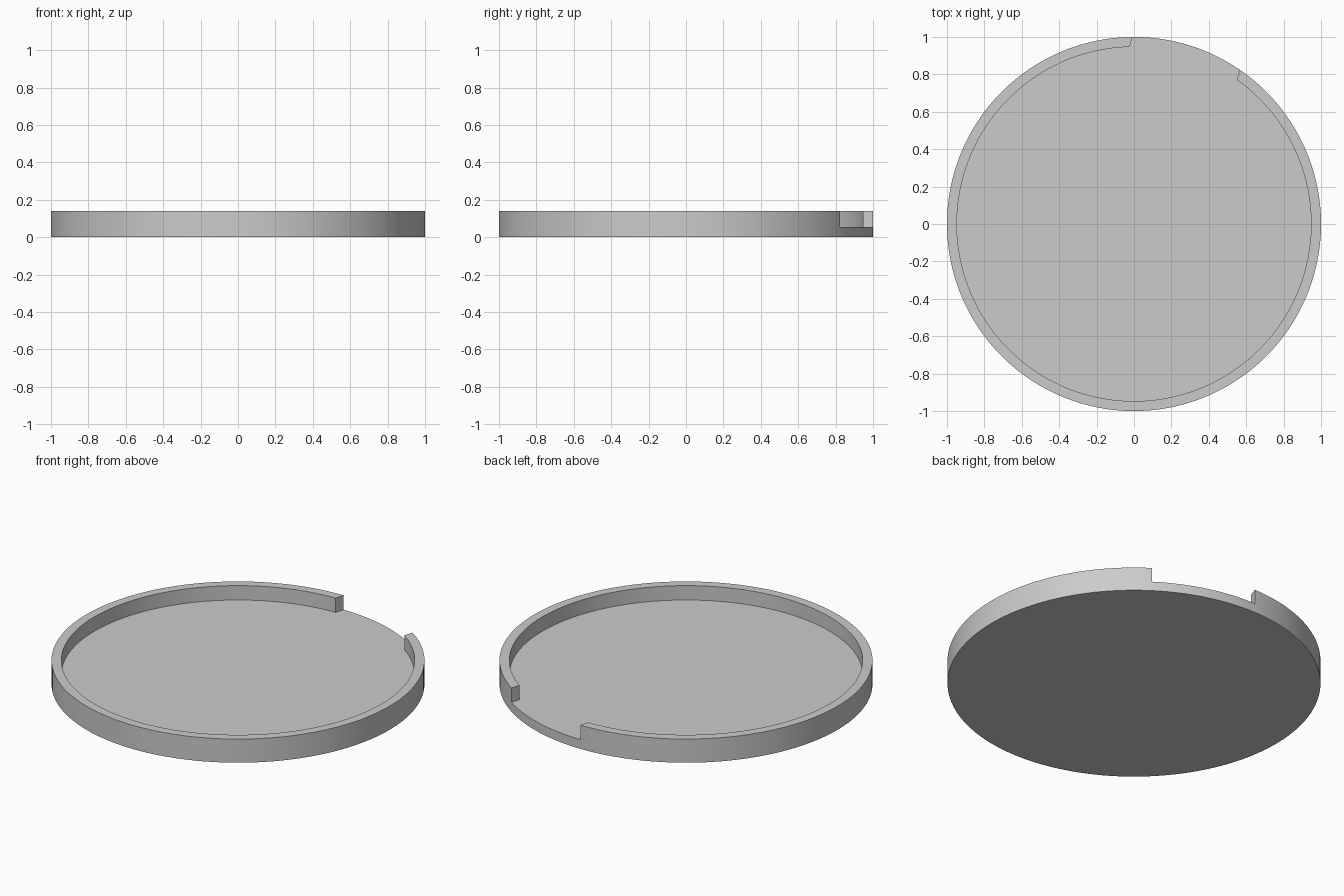
import bpy
import bmesh
from math import asin, cos, sin, pi, radians

if "Cube" in bpy.data.objects:
    bpy.data.objects.remove(bpy.data.objects["Cube"], do_unlink=True)

OUTER, INNER = 1.0, 0.947
FLOOR, TOP = 0.055, 0.14
GAP_DIRECTION = radians(73)
GAP_HALF_WIDTH = 0.3
RIM_STEPS, GAP_STEPS = 144, 16

grey = bpy.data.materials.new("plain_grey")
grey.use_nodes = True
colour = (0.6, 0.6, 0.6, 1)
grey.diffuse_color = colour
grey.node_tree.nodes["Principled BSDF"].inputs["Base Color"].default_value = colour

bm = bmesh.new()


def arc(radius, z, start, sweep, steps):
    return [bm.verts.new((radius * cos(start + sweep * i / steps),
                          radius * sin(start + sweep * i / steps), z))
            for i in range(steps + 1)]


def rim_arc(radius, z):
    # The gap has parallel sides, so each radius has its own end angles
    half = asin(GAP_HALF_WIDTH / radius)
    return arc(radius, z, GAP_DIRECTION + half, 2 * pi - 2 * half, RIM_STEPS)


def gap_arc(z):
    half = asin(GAP_HALF_WIDTH / OUTER)
    return arc(OUTER, z, GAP_DIRECTION - half, 2 * half, GAP_STEPS)[1:-1]


def bridge(a, b):
    for i in range(len(a) - 1):
        bm.faces.new((a[i], a[i + 1], b[i + 1], b[i]))


# Base disc with its outer wall
rim_low, rim_mid = rim_arc(OUTER, 0), rim_arc(OUTER, FLOOR)
gap_low, gap_mid = gap_arc(0), gap_arc(FLOOR)
low, mid = rim_low + gap_low, rim_mid + gap_mid
bridge(low + low[:1], mid + mid[:1])
bm.faces.new(low[::-1])

# Raised rim, open at the gap
rim_top, inner_top = rim_arc(OUTER, TOP), rim_arc(INNER, TOP)
inner_low = rim_arc(INNER, FLOOR)
bridge(rim_mid, rim_top)
bridge(rim_top, inner_top)
bridge(inner_top, inner_low)
for end in (0, -1):
    bm.faces.new((rim_mid[end], rim_top[end], inner_top[end], inner_low[end]))

# Floor, running out through the gap
bm.faces.new(inner_low + [rim_mid[-1]] + gap_mid + [rim_mid[0]])
bmesh.ops.recalc_face_normals(bm, faces=bm.faces)

mesh = bpy.data.meshes.new("round_tray")
bm.to_mesh(mesh)
bm.free()
mesh.materials.append(grey)
tray = bpy.data.objects.new("round_tray", mesh)
bpy.context.collection.objects.link(tray)
bpy.context.view_layer.objects.active = tray
tray.select_set(True)
bpy.ops.object.shade_smooth_by_angle(angle=radians(30))
